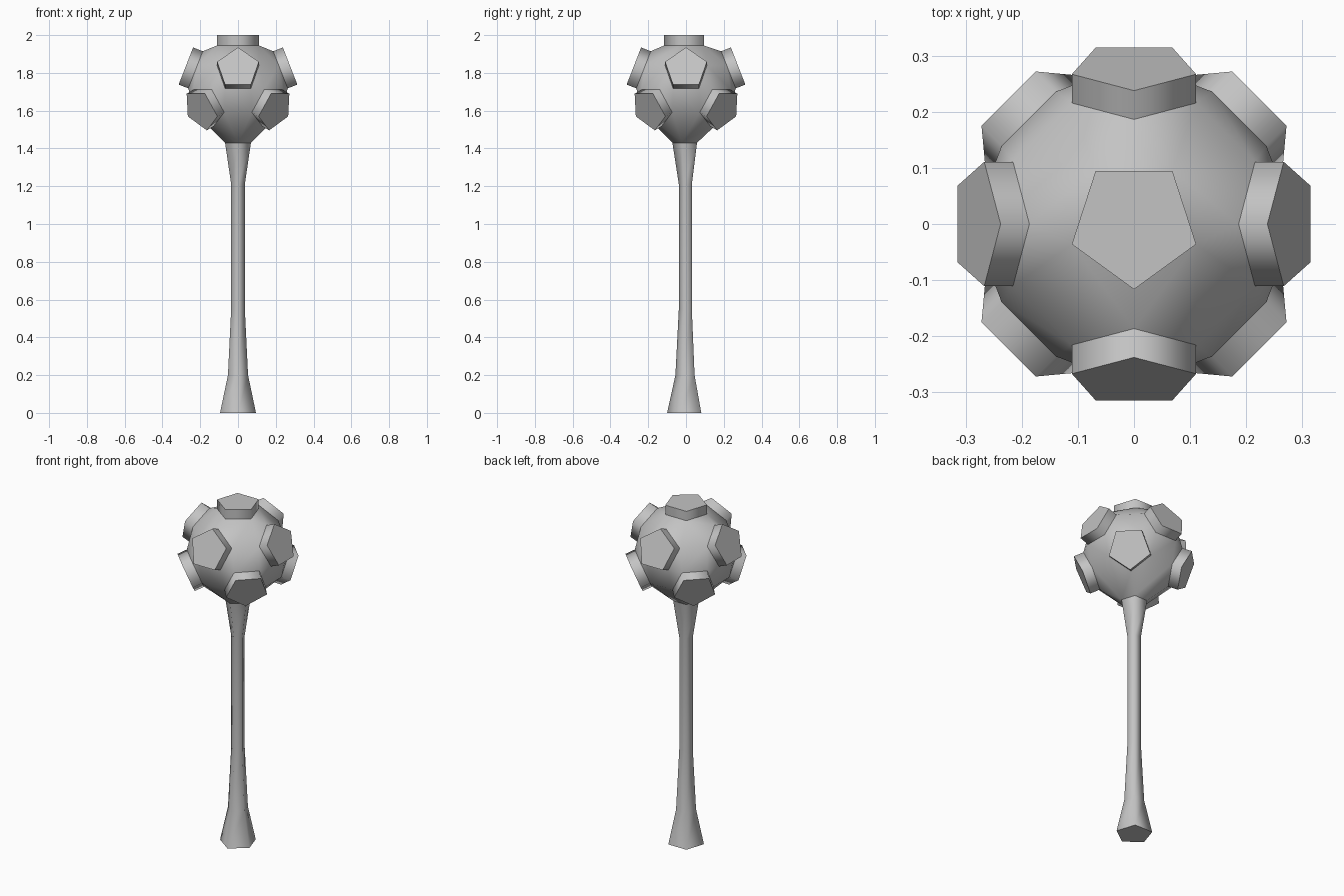
import bpy
import bmesh
from math import sin, cos, pi, radians
from mathutils import Vector

if "Cube" in bpy.data.objects:
    bpy.data.objects.remove(bpy.data.objects["Cube"], do_unlink=True)

grey = bpy.data.materials.new("grey metal")
grey.use_nodes = True
GREY = (0.55, 0.55, 0.55, 1)
grey.diffuse_color = GREY
grey.node_tree.nodes["Principled BSDF"].inputs["Base Color"].default_value = GREY

STUD_RADIUS = 0.1165
STUD_DEPTH = 0.055


def finish(bm, name, angle):
    """Turn a bmesh into a smooth object with sharp rims."""
    mesh = bpy.data.meshes.new(name)
    bm.to_mesh(mesh)
    bm.free()
    mesh.materials.append(grey)
    obj = bpy.data.objects.new(name, mesh)
    bpy.context.collection.objects.link(obj)
    bpy.ops.object.select_all(action="DESELECT")
    obj.select_set(True)
    bpy.context.view_layer.objects.active = obj
    bpy.ops.object.shade_smooth_by_angle(angle=radians(angle))


def pentagon(centre, side, tip, radius):
    """Five points around centre, the first towards tip."""
    return [centre + radius * (tip * cos(2 * pi * i / 5) + side * sin(2 * pi * i / 5))
            for i in range(5)]


def loft(name, rings, angle):
    """Closed solid through a series of five-sided rings."""
    bm = bmesh.new()
    loops = [[bm.verts.new(p) for p in ring] for ring in rings]
    for a, b in zip(loops, loops[1:]):
        for i in range(5):
            j = (i + 1) % 5
            bm.faces.new((a[i], a[j], b[j], b[i]))
    bm.faces.new(loops[0])
    bm.faces.new(loops[-1])
    bmesh.ops.recalc_face_normals(bm, faces=bm.faces[:])
    finish(bm, name, angle)


X, Y, Z = Vector((1, 0, 0)), Vector((0, 1, 0)), Vector((0, 0, 1))

# Placement of each stud: name, outer centre, outward normal, tip direction
studs = [("top_stud", 2 * Z, Z, -Y)]
for label, turn, reach, height, tilt, sign in (
        ("upper_stud", 0, 0.28, 1.826, 21.3, 1),
        ("lower_stud", 45, 0.279, 1.603, -23, -1)):
    for k in range(4):
        a, e = radians(turn + 90 * k), radians(tilt)
        out = Vector((cos(a), sin(a), 0))
        normal = out * cos(e) + Z * sin(e)
        up = Z * cos(e) - out * sin(e)
        studs.append((f"{label}_{k + 1}", out * reach + Z * height, normal, up * sign))

# Pentagonal studs
base_points = []
for name, centre, normal, tip in studs:
    side = tip.cross(normal)
    outer = pentagon(centre, side, tip, STUD_RADIUS)
    inner = [p - normal * STUD_DEPTH for p in outer]
    base_points += inner
    loft(name, (inner, outer), 80)

# Five-sided flared handle: height and radius of each ring
profile = ((0, 0.1), (0.2, 0.056), (0.55, 0.038), (1.21, 0.038), (1.43, 0.072))
rings = [pentagon(Z * h, X, -Y, r) for h, r in profile]
loft("handle", rings, 80)

# Faceted head stretched between the stud bases and the neck
bm = bmesh.new()
for p in base_points + rings[-1]:
    bm.verts.new(p)
bmesh.ops.convex_hull(bm, input=bm.verts[:])
bm.normal_update()
covered = [n for _, _, n, _ in studs] + [-Z]
hidden = [f for f in bm.faces if any(f.normal.dot(n) > 0.9995 for n in covered)]
bmesh.ops.delete(bm, geom=hidden, context="FACES")
finish(bm, "head", 80)
